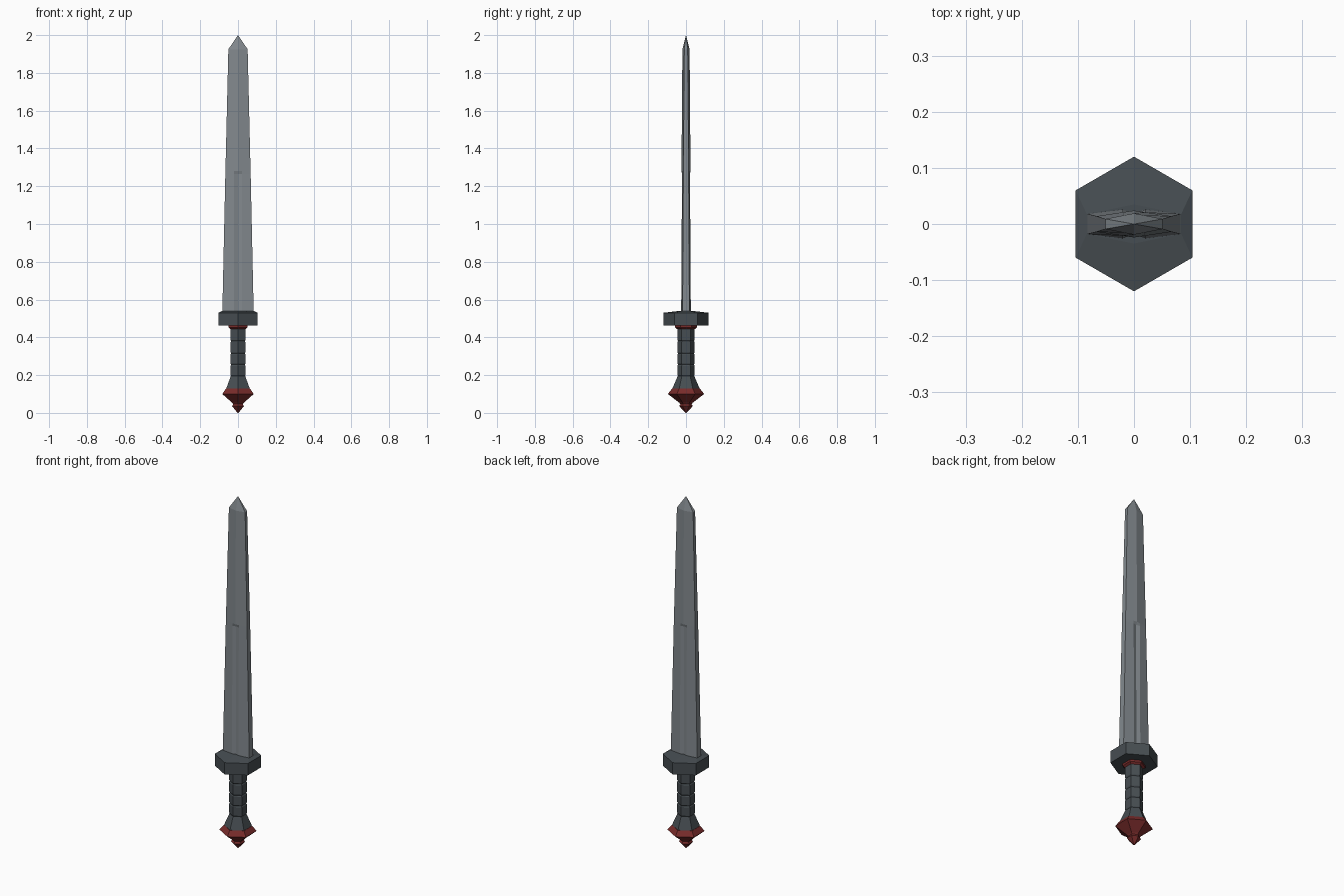
import bpy, bmesh, math

if "Cube" in bpy.data.objects:
    bpy.data.objects.remove(bpy.data.objects["Cube"])


def material(name, rgb):
    m = bpy.data.materials.new(name)
    m.diffuse_color = (*rgb, 1)
    m.use_nodes = True
    m.node_tree.nodes["Principled BSDF"].inputs["Base Color"].default_value = m.diffuse_color
    return m


steel = material("blade_steel", (0.225, 0.25, 0.27))
dark = material("dark_metal", (0.062, 0.075, 0.084))
red = material("dark_red", (0.19, 0.025, 0.024))


def loft(name, rings, mat):
    """Skin matching rings of points; the ends are capped."""
    bm = bmesh.new()
    loops = [[bm.verts.new(p) for p in ring] for ring in rings]
    n = len(loops[0])
    for a, b in zip(loops, loops[1:]):
        for i in range(n):
            j = (i + 1) % n
            bm.faces.new((a[i], a[j], b[j], b[i]))
    bm.faces.new(loops[0][::-1])
    bm.faces.new(loops[-1])
    bmesh.ops.remove_doubles(bm, verts=bm.verts[:], dist=0.0002)
    bmesh.ops.recalc_face_normals(bm, faces=bm.faces[:])
    me = bpy.data.meshes.new(name)
    bm.to_mesh(me)
    bm.free()
    me.materials.append(mat)
    ob = bpy.data.objects.new(name, me)
    bpy.context.collection.objects.link(ob)
    return ob


def hexagon(r, z, sx=1, sy=1):
    """Six-sided ring with corners on the y axis."""
    return [(sx * r * math.cos(math.radians(30 + 60 * i)),
             sy * r * math.sin(math.radians(30 + 60 * i)), z) for i in range(6)]


def turned(name, profile, mat):
    return loft(name, [hexagon(r, z) for r, z in profile], mat)


def blade_section(z, w, edge, ridge, groove):
    """Flat-edged section with a raised ridge, optionally grooved."""
    gx = min(0.02, w * 0.35)
    gy = ridge - (ridge - edge) * gx / w
    half = [(w, edge), (gx, gy), (0, ridge - groove), (-gx, gy), (-w, edge)]
    return [(x, y, z) for x, y in half] + [(-x, -y, z) for x, y in half]


# Pommel and its small end button
turned("pommel", [(0.028, 0.045), (0.036, 0.054), (0.096, 0.1), (0.074, 0.128)], red)
turned("pommel_button", [(0.003, 0.0), (0.036, 0.036), (0.028, 0.05)], red)

# Grip: flared base and four wrapped segments
turned("grip_base", [(0.074, 0.124), (0.044, 0.195)], dark)
levels = [0.195, 0.255, 0.315, 0.38, 0.45]
for k, (a, b) in enumerate(zip(levels, levels[1:])):
    turned(f"grip_segment_{k + 1}",
           [(0.042, a), (0.046, a + 0.006), (0.046, b - 0.006), (0.042, b)], dark)

# Collar under the guard
turned("collar", [(0.046, 0.443), (0.058, 0.452), (0.058, 0.468)], red)

# Guard with a low raised top
loft("guard", [hexagon(0.12, 0.463), hexagon(0.12, 0.53),
               hexagon(0.097, 0.54, 1, 0.36)], dark)

# Blade with a groove over its lower half
loft("blade", [blade_section(0.53, 0.083, 0.018, 0.028, 0.009),
               blade_section(1.265, 0.067, 0.014, 0.024, 0.008),
               blade_section(1.28, 0.0665, 0.014, 0.024, 0),
               blade_section(1.925, 0.051, 0.009, 0.019, 0),
               blade_section(2.0, 0.0002, 0.0001, 0.0002, 0)], steel)
